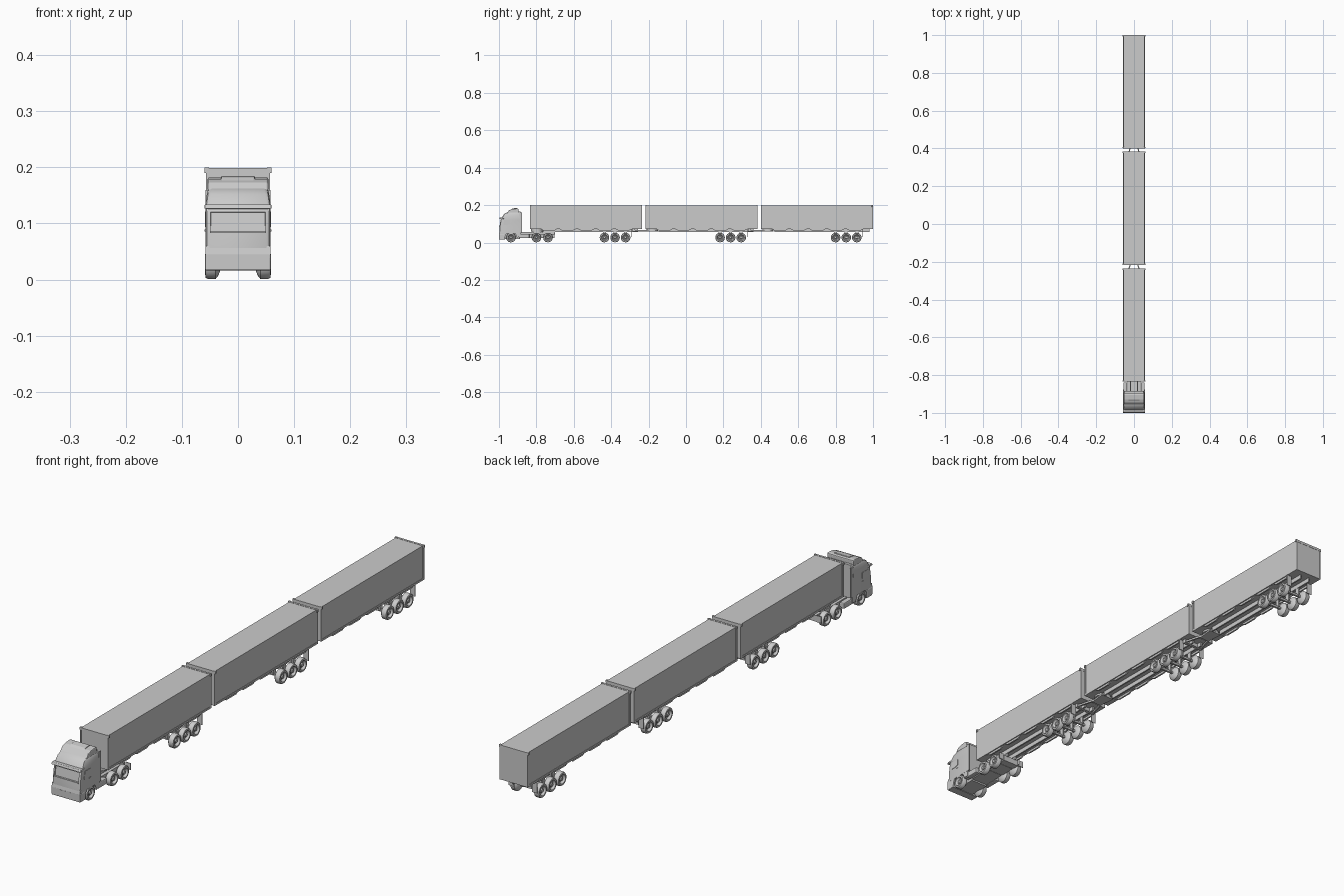
import bpy, bmesh, math
from mathutils import Matrix, Vector

cube = bpy.data.objects.get("Cube")
if cube:
    bpy.data.objects.remove(cube)

GREY = (0.6, 0.6, 0.6, 1)
paint = bpy.data.materials.new("plain grey")
paint.use_nodes = True
paint.diffuse_color = GREY
paint.node_tree.nodes["Principled BSDF"].inputs["Base Color"].default_value = GREY


def finish(bm, name, bevel=0, smooth=False):
    bmesh.ops.recalc_face_normals(bm, faces=bm.faces)
    mesh = bpy.data.meshes.new(name)
    bm.to_mesh(mesh)
    bm.free()
    mesh.materials.append(paint)
    ob = bpy.data.objects.new(name, mesh)
    bpy.context.collection.objects.link(ob)
    if bevel:
        mod = ob.modifiers.new("soft edges", "BEVEL")
        mod.width, mod.segments = bevel, 2
    if smooth:
        bpy.ops.object.select_all(action="DESELECT")
        ob.select_set(True)
        bpy.context.view_layer.objects.active = ob
        bpy.ops.object.shade_smooth_by_angle(angle=math.radians(35))
    return ob


def box(name, x, y, z, bevel=0):
    """Box from (low, high) pairs."""
    bm = bmesh.new()
    bmesh.ops.create_cube(bm, size=1)
    for v in bm.verts:
        v.co = [(lo + hi) / 2 + c * (hi - lo) for c, (lo, hi) in zip(v.co, (x, y, z))]
    return finish(bm, name, bevel)


def pair(name, x, y, z, bevel=0):
    box("left_" + name, x, y, z, bevel)
    box("right_" + name, (-x[1], -x[0]), y, z, bevel)


def extrude(name, points, axis, lo, hi, bevel=0):
    """Prism: (y, z) outline along x, or (x, y) outline along z."""
    bm = bmesh.new()
    place = (lambda p, t: (t, *p)) if axis == "x" else (lambda p, t: (*p, t))
    face = bm.faces.new([bm.verts.new(place(p, lo)) for p in points])
    new = bmesh.ops.extrude_face_region(bm, geom=[face])["geom"]
    shift = Vector(place((0, 0), hi - lo))
    bmesh.ops.translate(bm, vec=shift, verts=[g for g in new if isinstance(g, bmesh.types.BMVert)])
    return finish(bm, name, bevel)


def disc(name, y, z, radius, depth):
    bm = bmesh.new()
    bmesh.ops.create_cone(bm, cap_ends=True, segments=24, radius1=radius, radius2=radius,
                          depth=depth, matrix=Matrix.Translation((0, y, z)))
    return finish(bm, name, smooth=True)


# Wheel outline: (distance from centre line, radius), domed inside, dished outside
TYRE = [(.031, 0), (.032, .012), (.036, .021), (.040, .0255), (.054, .0255), (.058, .023),
        (.0585, .017), (.054, .0155), (.050, .012), (.050, .008), (.056, .006), (.057, 0)]


def axle(name, y):
    for side, sign in (("left", 1), ("right", -1)):
        bm = bmesh.new()
        verts = [bm.verts.new((sign * x, 0, r)) for x, r in TYRE]
        edges = [bm.edges.new(e) for e in zip(verts, verts[1:])]
        bmesh.ops.spin(bm, geom=verts + edges, cent=(0, 0, 0), axis=(1, 0, 0),
                       angle=math.tau, steps=28, use_duplicate=False)
        bmesh.ops.remove_doubles(bm, verts=bm.verts, dist=1e-5)
        bmesh.ops.translate(bm, vec=(0, y, .0265), verts=bm.verts)
        finish(bm, f"{name}_{side}_wheel", smooth=True)
    box(name + "_beam", (-.04, .04), (y - .004, y + .004), (.023, .031))


# ---- Trailers ----
def trailer(n, start, coupled):
    end = start + .598
    name = f"trailer_{n}"
    box(name + "_box", (-.0555, .0555), (start, end), (.078, .198))
    box(name + "_floor", (-.057, .057), (start, end), (.072, .079))
    for tag, a, b in (("front", start - .001, start + .007), ("rear", end - .007, end + .001)):
        pair(f"{name}_{tag}_corner_post", (.053, .057), (a, b), (.072, .198))
        pair(f"{name}_{tag}_top_corner", (.052, .06), (a, b), (.19, .2), .001)
        box(f"{name}_{tag}_header", (-.057, .057), (a, b), (.19, .199))
    # Scalloped lower rails
    for sign, side in ((1, "left"), (-1, "right")):
        outline = [(end - .01, .073), (start + .02, .073)]
        for k in range(5):
            y = start + .06 + k * .1
            outline += [(y, .071), (y + .012, .064), (y + .07, .064), (y + .082, .071)]
        extrude(f"{name}_{side}_lower_rail", outline, "x", sign * .047, sign * .053)
    # Running gear
    pair(name + "_chassis_beam", (.016, .022), (start + .07, end - .02), (.056, .073))
    for k in range(3):
        y = end - .2 + k * .0565
        axle(f"{name}_axle_{k + 1}", y)
        pair(f"{name}_hanger_{k + 1}", (.017, .022), (y - .008, y + .008), (.027, .06))
    pair(name + "_mudflap", (.037, .058), (end - .055, end - .053), (.03, .073))
    disc(name + "_coupling_plate", start + .036, .069, .03, .008)
    if coupled:
        # Tapered frame reaching under the following trailer
        for s, side in ((1, "left"), (-1, "right")):
            extrude(f"{name}_{side}_drawbar", [(s * .04, end - .04), (s * .034, end - .04),
                    (s * .012, end + .04), (s * .018, end + .04)], "z", .06, .067)
        extrude(name + "_rear_plate", [(-.02, end + .02), (.02, end + .02),
                (.026, end + .085), (-.026, end + .085)], "z", .059, .065)
        box(name + "_rear_crossbeam", (-.042, .042), (end - .05, end - .038), (.058, .073))


for i in range(3):
    trailer(i + 1, -.834 + i * .618, i < 2)

# ---- Tractor chassis ----
box("tractor_frame", (-.034, .034), (-.985, -.705), (.024, .046))
pair("frame_rail", (.016, .022), (-.9, -.7), (.044, .055))
disc("fifth_wheel", -.795, .059, .03, .012)
pair("fuel_tank", (.036, .056), (-.893, -.838), (.024, .046), .004)
pair("drive_mudflap", (.037, .057), (-.706, -.703), (.024, .048))
for label, y in (("steer_axle", -.936), ("drive_axle_1", -.8), ("drive_axle_2", -.738)):
    axle(label, y)

# ---- Cab ----
# Lower cab with round wheel arches
arch = [(-.936 - .031 * math.cos(a), .027 + .031 * math.sin(a))
        for a in [math.pi * k / 10 for k in range(11)]]
lower = [(-.885, .03), (-.885, .06), (-.997, .06), (-1, .045), (-.998, .016), (-.967, .016)]
extrude("cab_lower", lower + arch, "x", -.0575, .0575)
box("cab_underside", (-.035, .035), (-.99, -.887), (.018, .06))
box("bumper", (-.0585, .0585), (-1, -.967), (.016, .047), .003)
box("bumper_slot", (-.032, .032), (-1.0005, -.99), (.041, .0425))

# Upper cab lofted from rounded sections: height, half width, front
levels = [(.049, .0578, -.998), (.085, .0578, -.997), (.122, .058, -.991),
          (.132, .0585, -.985), (.152, .0555, -.973), (.162, .053, -.955), (.166, .049, -.94)]
bm = bmesh.new()
rings = []
for z, w, f in levels:
    half = [(w * .87, f), (w * .96, f + .003), (w, f + .011), (w, -.888), (w - .003, -.885)]
    ring = half + [(-x, y) for x, y in reversed(half)]
    rings.append([bm.verts.new((x, y, z)) for x, y in ring])
windscreen = None
for a, b in zip(rings, rings[1:]):
    for k in range(len(a)):
        j = (k + 1) % len(a)
        face = bm.faces.new((a[k], a[j], b[j], b[k]))
        if a is rings[1] and j == 0:
            windscreen = face
bm.faces.new(rings[0])
bm.faces.new(rings[-1])
bmesh.ops.recalc_face_normals(bm, faces=bm.faces)
bmesh.ops.inset_individual(bm, faces=[windscreen], thickness=.0025, depth=0)
bmesh.ops.inset_individual(bm, faces=[windscreen], thickness=.0008, depth=-.004)
finish(bm, "cab_upper", smooth=True)

# Visor, grille and roof fairing
visor = [(-.999, .126), (-.996, .134), (-.972, .134), (-.972, .127)]
extrude("sun_visor", visor, "x", -.0595, .0595, .0015)
box("grille_ledge", (-.05, .05), (-1, -.985), (.083, .0865))
fairing = [(-.958, .158), (-.945, .173), (-.93, .179), (-.905, .182), (-.895, .18), (-.895, .158)]
extrude("roof_fairing", fairing, "x", -.054, .054, .003)
fairing_top = [(-.943, .172), (-.928, .182), (-.904, .185), (-.904, .176)]
extrude("roof_fairing_crown", fairing_top, "x", -.03, .03, .002)

# Side windows, door seams, handles and steps
window = [(-.977, .094), (-.972, .121), (-.94, .121), (-.94, .099), (-.956, .094)]
for sign, side in ((1, "left"), (-1, "right")):
    extrude(side + "_side_window", window, "x", sign * .055, sign * .0592)
pair("door_seam", (.055, .0583), (-.934, -.9325), (.058, .125))
pair("door_handle", (.055, .0595), (-.947, -.938), (.086, .089))
pair("rear_side_deflector", (.054, .0575), (-.89, -.876), (.05, .16))
